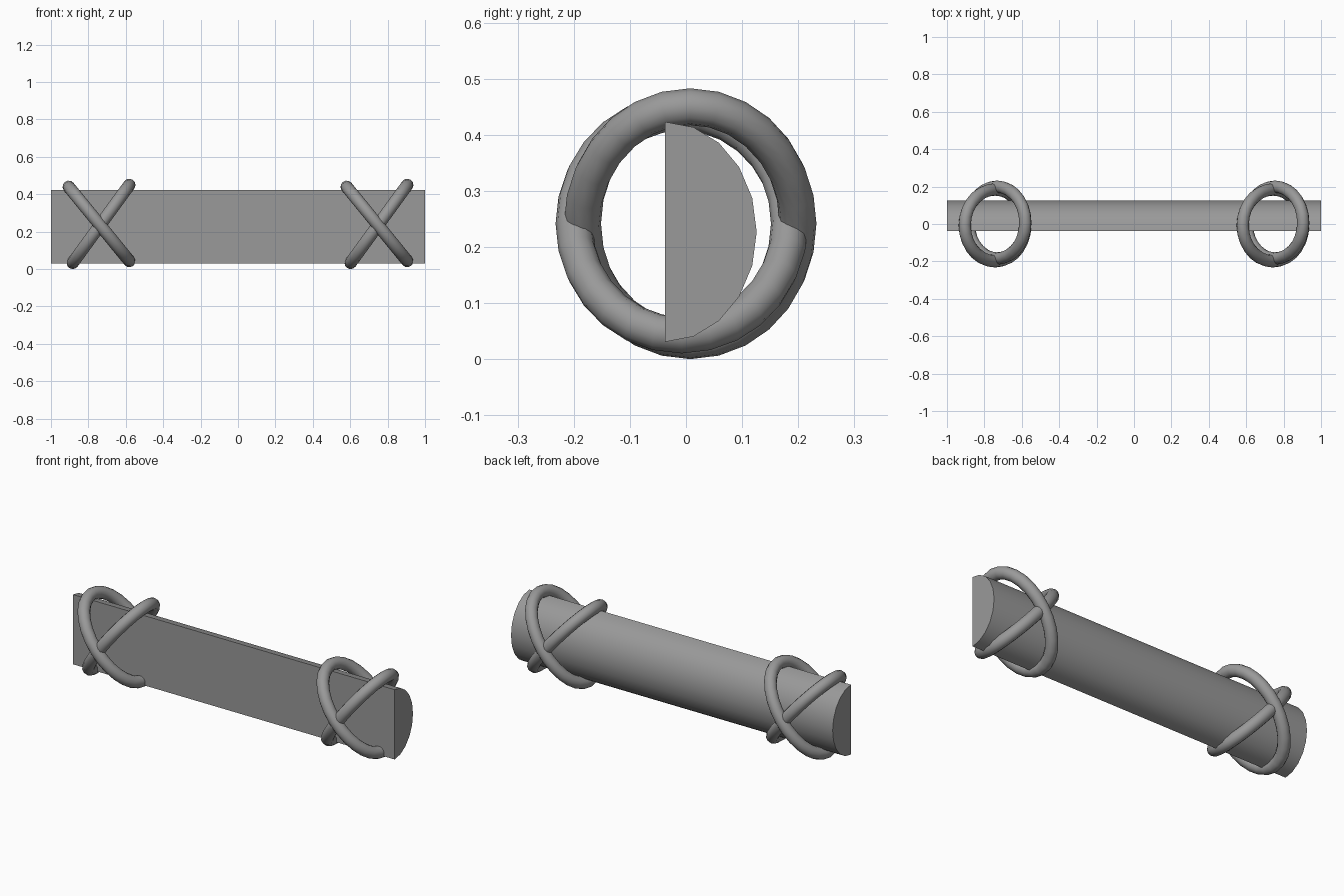
import bpy, bmesh
from math import sin, cos, pi, radians
from mathutils import Vector

if "Cube" in bpy.data.objects:
    bpy.data.objects.remove(bpy.data.objects["Cube"])

# dark grey shared by all parts
grey = bpy.data.materials.new("dark_grey")
grey.diffuse_color = (0.32, 0.32, 0.32, 1)
grey.use_nodes = True
grey.node_tree.nodes["Principled BSDF"].inputs["Base Color"].default_value = grey.diffuse_color


def finish(name, bm):
    bmesh.ops.recalc_face_normals(bm, faces=bm.faces)
    mesh = bpy.data.meshes.new(name)
    bm.to_mesh(mesh)
    bm.free()
    mesh.materials.append(grey)
    ob = bpy.data.objects.new(name, mesh)
    bpy.context.collection.objects.link(ob)
    bpy.ops.object.select_all(action='DESELECT')
    ob.select_set(True)
    bpy.context.view_layer.objects.active = ob
    bpy.ops.object.shade_smooth_by_angle(angle=radians(40))
    return ob


def half_log():
    # half-round profile, flat side to the front, extruded along x
    bm = bmesh.new()
    verts = [bm.verts.new((-1, -0.037 + 0.163 * sin(pi * i / 10),
                           0.227 + 0.196 * cos(pi * i / 10))) for i in range(11)]
    face = bm.faces.new(verts)
    ext = bmesh.ops.extrude_face_region(bm, geom=[face], use_keep_orig=True)
    moved = [g for g in ext['geom'] if isinstance(g, bmesh.types.BMVert)]
    bmesh.ops.translate(bm, verts=moved, vec=(2, 0, 0))
    return finish("half_log", bm)


def rope_ring(name, bottom, top, y, half_width=0.192, r=0.033, n=28, sides=12):
    # closed oval tube in a tilted plane, from bottom (x, z) to top (x, z)
    b, t = Vector((bottom[0], y, bottom[1])), Vector((top[0], y, top[1]))
    centre, axis = (b + t) / 2, (t - b) / 2
    length = axis.length
    u, v = axis.normalized(), Vector((0, 1, 0))
    w = u.cross(v)
    bm = bmesh.new()
    rings = []
    for i in range(n):
        a = 2 * pi * i / n
        p = centre + u * length * cos(a) + v * half_width * sin(a)
        out = (u * half_width * cos(a) + v * length * sin(a)).normalized()
        rings.append([bm.verts.new(p + r * (out * cos(2 * pi * k / sides) + w * sin(2 * pi * k / sides)))
                      for k in range(sides)])
    for i in range(n):
        r0, r1 = rings[i], rings[(i + 1) % n]
        for k in range(sides):
            m = (k + 1) % sides
            bm.faces.new((r0[k], r0[m], r1[m], r1[k]))
    return finish(name, bm)


half_log()

# a crossed pair of rope rings near each end
for side, dx in (("left", 0.0), ("right", 1.486)):
    rope_ring(side + "_rope_front", (-0.581 + dx, 0.043), (-0.905 + dx, 0.440), -0.0075)
    rope_ring(side + "_rope_back", (-0.884 + dx, 0.033), (-0.581 + dx, 0.450), 0.0075)
